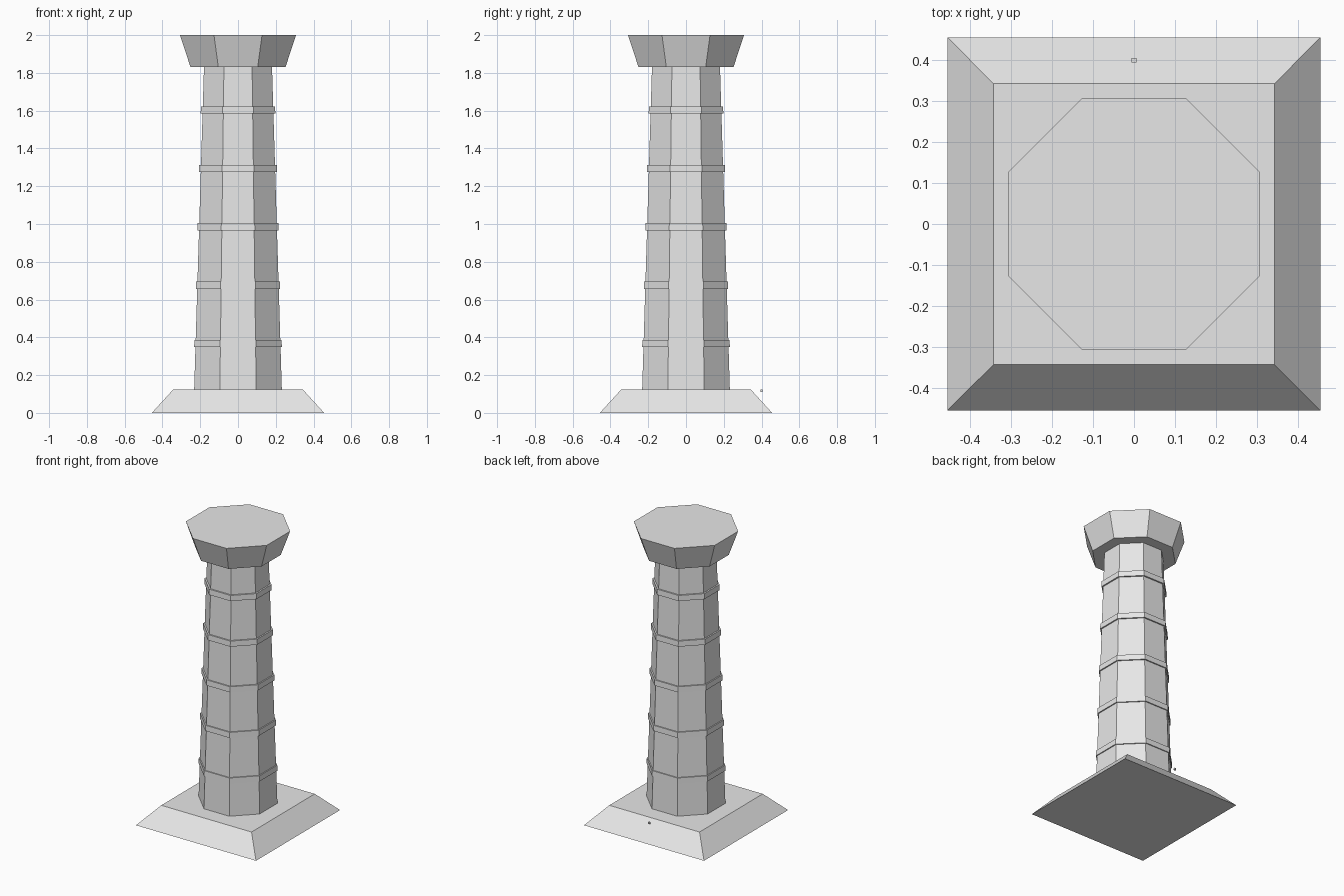
import bpy, math

if "Cube" in bpy.data.objects:
    bpy.data.objects.remove(bpy.data.objects["Cube"])

stone = bpy.data.materials.new("pale grey stone")
stone.diffuse_color = (0.8, 0.8, 0.8, 1)
stone.use_nodes = True
stone.node_tree.nodes["Principled BSDF"].inputs["Base Color"].default_value = stone.diffuse_color


def prism(name, sides, bottom, top, z0, z1, centre=(0, 0)):
    """Tapered prism with flat sides facing the axes; sizes are centre-to-flat."""
    k = 1 / math.cos(math.pi / sides)
    bpy.ops.mesh.primitive_cone_add(
        vertices=sides, radius1=bottom * k, radius2=top * k, depth=z1 - z0,
        location=(*centre, (z0 + z1) / 2), rotation=(0, 0, math.pi / sides))
    ob = bpy.context.object
    ob.name = name
    ob.data.materials.append(stone)
    bpy.ops.object.transform_apply(location=False, rotation=True, scale=True)
    return ob


# Square sloped plinth
prism("plinth", 4, 0.456, 0.343, 0, 0.124)

# Tapered octagonal shaft and flared capital
prism("shaft", 8, 0.232, 0.18, 0.124, 1.832)
prism("capital", 8, 0.252, 0.307, 1.832, 2.0)

# Five thin bands, shrinking with the shaft
for i in range(5):
    z = 0.367 + 0.309 * i
    r = 0.232 - 0.0086 * i
    prism(f"band_{i + 1}", 8, r, r - 0.001, z - 0.019, z + 0.019)

# Tiny stud on the back slope of the plinth
prism("stud", 4, 0.006, 0.006, 0.111, 0.123, (0, 0.4))
